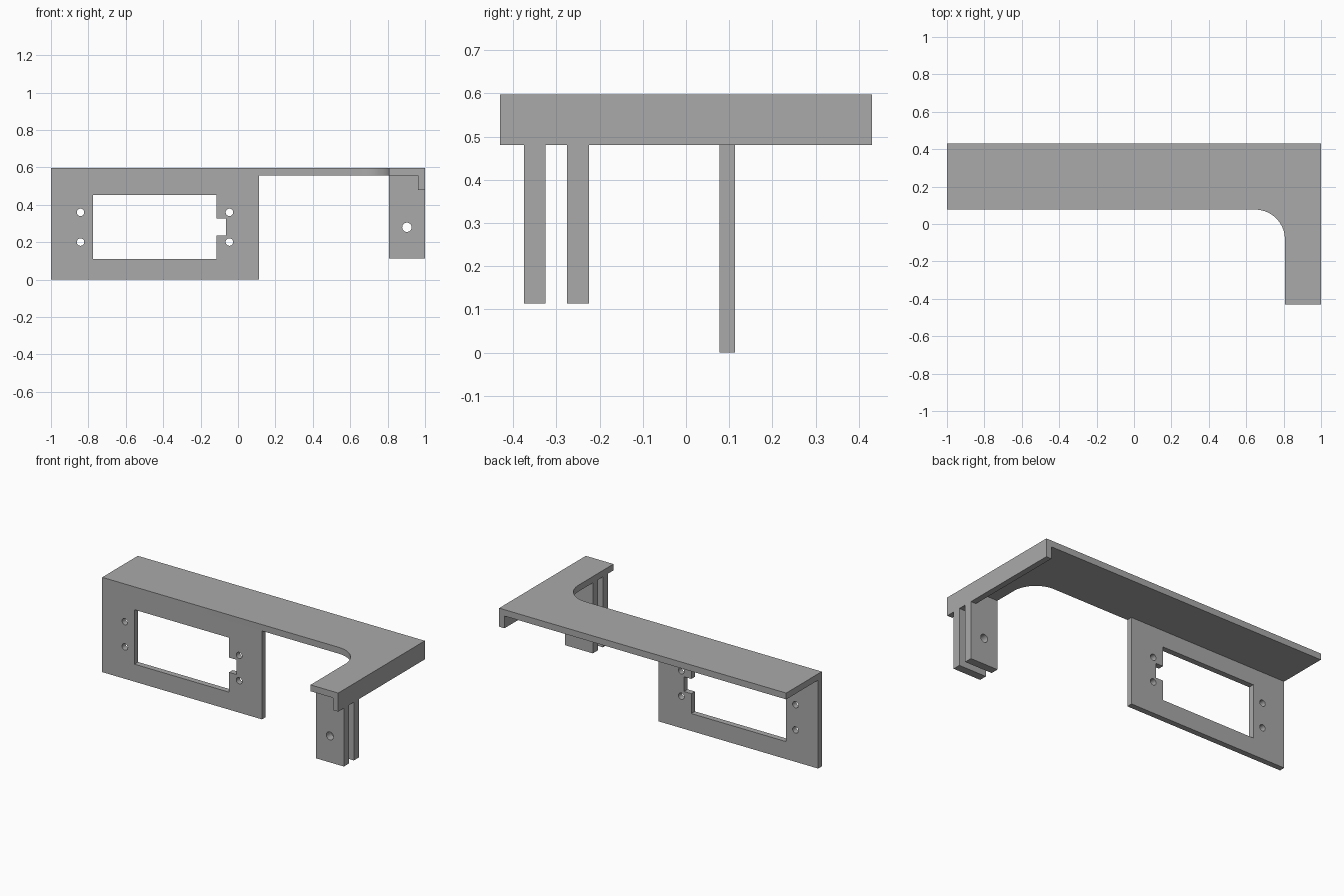
import bpy, bmesh
from math import sin, cos, pi, radians
from mathutils import Vector

cube = bpy.data.objects.get("Cube")
if cube:
    bpy.data.objects.remove(cube, do_unlink=True)

grey = bpy.data.materials.new("plain grey")
grey.use_nodes = True
colour = (0.40, 0.40, 0.40, 1)
grey.diffuse_color = colour
grey.node_tree.nodes["Principled BSDF"].inputs["Base Color"].default_value = colour


def arc(cx, cy, r, start, end, steps):
    """Points along an arc, angles in degrees."""
    angles = [radians(start + (end - start) * i / steps) for i in range(steps + 1)]
    return [(cx + r * cos(a), cy + r * sin(a)) for a in angles]


def circle(cx, cy, r):
    return arc(cx, cy, r, 0, 360, 32)[:-1]


def rect(x0, x1, y0, y1):
    return [(x0, y0), (x1, y0), (x1, y1), (x0, y1)]


def slab(name, loops, start, end, upright=True):
    """Fill an outline with holes and extrude it along y (upright) or z."""
    place = (lambda u, v, d: Vector((u, d, v))) if upright else (lambda u, v, d: Vector((u, v, d)))
    bm = bmesh.new()
    edges = []
    for loop in loops:
        verts = [bm.verts.new(place(u, v, start)) for u, v in loop]
        edges += [bm.edges.new((a, b)) for a, b in zip(verts, verts[1:] + verts[:1])]
    bmesh.ops.triangle_fill(bm, edges=edges, use_beauty=True)
    result = bmesh.ops.extrude_face_region(bm, geom=bm.faces[:], use_keep_orig=True)
    moved = [g for g in result["geom"] if isinstance(g, bmesh.types.BMVert)]
    bmesh.ops.translate(bm, verts=moved, vec=place(0, 0, end - start))
    bmesh.ops.recalc_face_normals(bm, faces=bm.faces[:])
    mesh = bpy.data.meshes.new(name)
    bm.to_mesh(mesh)
    bm.free()
    mesh.materials.append(grey)
    obj = bpy.data.objects.new(name, mesh)
    bpy.context.collection.objects.link(obj)
    bpy.ops.object.select_all(action="DESELECT")
    obj.select_set(True)
    bpy.context.view_layer.objects.active = obj
    bpy.ops.object.shade_smooth_by_angle(angle=radians(30))
    return obj


TOP, UNDER, RIB_LOW = 0.597, 0.557, 0.48
FRONT, BACK, WALL = -0.431, 0.431, 0.077
ARM, RIB = 0.807, 0.963

# L-shaped top plate with a rounded inner corner
fillet = 0.16
outline = [(-1, BACK), (-1, WALL)]
outline += arc(ARM - fillet, WALL - fillet, fillet, 90, 0, 24)
outline += [(ARM, FRONT), (1, FRONT), (1, BACK)]
slab("top_plate", [outline], UNDER, TOP, upright=False)

# Stiffening rib under the outer edge of the arm
slab("side_rib", [rect(RIB, 1, RIB_LOW, UNDER)], FRONT, BACK)

# Hanging panel with a notched window and four screw holes
window = [(-0.775, 0.11), (-0.116, 0.11), (-0.116, 0.235), (-0.065, 0.235),
          (-0.065, 0.328), (-0.116, 0.328), (-0.116, 0.453), (-0.775, 0.453)]
screws = [circle(x, z, 0.02) for x in (-0.842, -0.046) for z in (0.201, 0.36)]
slab("mounting_panel", [rect(-1, 0.113, 0, UNDER), window] + screws, WALL, 0.113)

# Pair of pivot tabs, fitted around the rib
tab = [(ARM, 0.113), (1, 0.113), (1, RIB_LOW), (RIB, RIB_LOW), (RIB, UNDER), (ARM, UNDER)]
for name, y in (("front_tab", -0.375), ("rear_tab", -0.275)):
    slab(name, [tab, circle(0.903, 0.28, 0.025)], y, y + 0.05)
